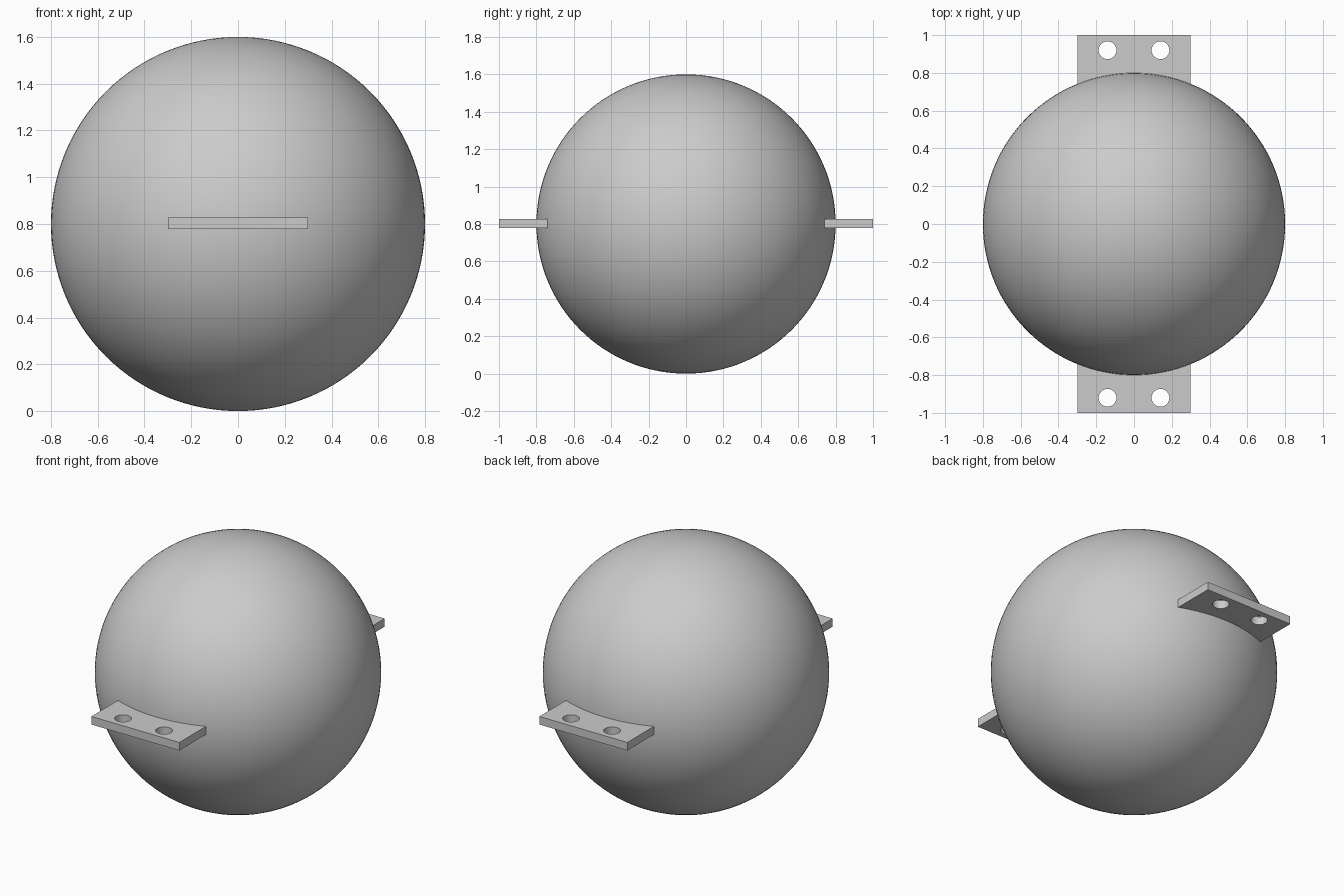
import bpy
import bmesh
from math import cos, sin, pi, asin

RADIUS = 0.8
HALF_WIDTH = 0.3
THICK = 0.05

cube = bpy.data.objects.get("Cube")
if cube:
    bpy.data.objects.remove(cube, do_unlink=True)

grey = bpy.data.materials.new("light grey")
grey.use_nodes = True
colour = (0.6, 0.6, 0.6, 1)
grey.diffuse_color = colour
grey.node_tree.nodes["Principled BSDF"].inputs["Base Color"].default_value = colour


def add_object(name, bm):
    mesh = bpy.data.meshes.new(name)
    bmesh.ops.recalc_face_normals(bm, faces=bm.faces)
    bm.to_mesh(mesh)
    bm.free()
    obj = bpy.data.objects.new(name, mesh)
    bpy.context.collection.objects.link(obj)
    mesh.materials.append(grey)
    return obj


def smooth(obj):
    bpy.ops.object.select_all(action="DESELECT")
    obj.select_set(True)
    bpy.context.view_layer.objects.active = obj
    bpy.ops.object.shade_smooth_by_angle()


# Smooth ball
bm = bmesh.new()
bmesh.ops.create_uvsphere(bm, u_segments=128, v_segments=64, radius=RADIUS)
ball = add_object("ball", bm)
ball.location.z = RADIUS
smooth(ball)


# Mounting tab: flat plate whose inner edge follows the ball, with two screw holes
def mounting_tab(name, side):
    z = RADIUS + 0.003
    inner = RADIUS - 0.002
    reach = asin(HALF_WIDTH / inner)
    steps = 24
    angles = [reach * (2 * i / steps - 1) for i in range(steps + 1)]
    outline = [(inner * sin(a), inner * cos(a)) for a in angles]
    outline += [(HALF_WIDTH, 1), (-HALF_WIDTH, 1)]
    bm = bmesh.new()
    face = bm.faces.new([bm.verts.new((x, side * y, z - THICK / 2)) for x, y in outline])
    moved = bmesh.ops.extrude_face_region(bm, geom=[face])["geom"]
    verts = [v for v in moved if isinstance(v, bmesh.types.BMVert)]
    bmesh.ops.translate(bm, verts=verts, vec=(0, 0, THICK))
    tab = add_object(name, bm)

    # Cylinder cutters for the screw holes
    bm = bmesh.new()
    for x in (-0.14, 0.14):
        made = bmesh.ops.create_cone(bm, cap_ends=True, segments=48,
                                     radius1=0.047, radius2=0.047, depth=0.2)
        bmesh.ops.translate(bm, verts=made["verts"], vec=(x, side * 0.92, z))
    cutter = add_object(name + "_hole_cutter", bm)
    cutter.hide_render = True
    cutter.hide_set(True)
    cut = tab.modifiers.new("screw holes", "BOOLEAN")
    cut.operation = "DIFFERENCE"
    cut.solver = "EXACT"
    cut.object = cutter
    smooth(tab)


mounting_tab("front_tab", -1)
mounting_tab("back_tab", 1)
